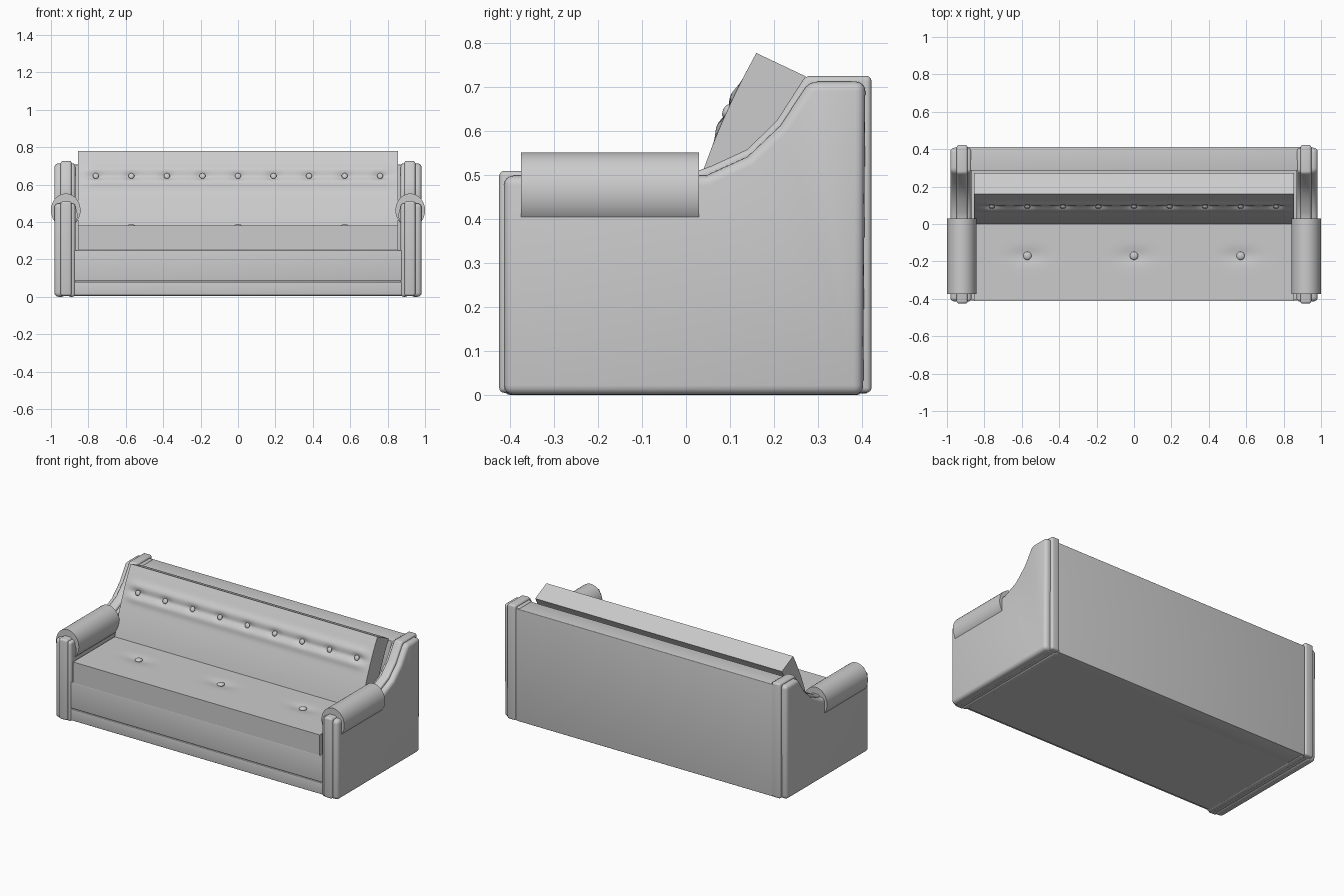
import bpy, bmesh, math
from mathutils import Vector

if "Cube" in bpy.data.objects:
    bpy.data.objects.remove(bpy.data.objects["Cube"])


def finish(bm, name, mirror=False, angle=40):
    bmesh.ops.recalc_face_normals(bm, faces=bm.faces)
    me = bpy.data.meshes.new(name)
    bm.to_mesh(me)
    bm.free()
    ob = bpy.data.objects.new(name, me)
    bpy.context.collection.objects.link(ob)
    bpy.ops.object.select_all(action='DESELECT')
    ob.select_set(True)
    bpy.context.view_layer.objects.active = ob
    bpy.ops.object.shade_smooth_by_angle(angle=math.radians(angle))
    if mirror:
        ob.modifiers.new("mirror", 'MIRROR')
    return ob


def prism_x(name, profile, x0, x1, bevel=0.0, mirror=False):
    """Extrude a (y, z) profile from x0 to x1, with rounded edges."""
    bm = bmesh.new()
    face = bm.faces.new([bm.verts.new((x0, y, z)) for y, z in profile])
    ext = bmesh.ops.extrude_face_region(bm, geom=[face], use_keep_orig=True)
    for v in ext['geom']:
        if isinstance(v, bmesh.types.BMVert):
            v.co.x = x1
    bmesh.ops.recalc_face_normals(bm, faces=bm.faces)
    if bevel:
        edges = [e for e in bm.edges if e.calc_face_angle(0) > math.radians(40)]
        bmesh.ops.bevel(bm, geom=edges, offset=bevel, segments=4, profile=0.5,
                        affect='EDGES', clamp_overlap=True)
    return finish(bm, name, mirror)


def box(name, x, y0, y1, z0, z1, bevel=0.0):
    return prism_x(name, [(y0, z0), (y1, z0), (y1, z1), (y0, z1)], -x, x, bevel)


def cushion(name, surface, depth, bump, nx=140, ny=40):
    """Thick slab whose upholstered face follows surface(u, v) plus bump."""
    bm = bmesh.new()
    bmesh.ops.create_grid(bm, x_segments=nx, y_segments=ny, size=0.5)
    front = list(bm.verts)
    for v in front:
        v.co = surface(v.co.x + 0.5, v.co.y + 0.5)
    ext = bmesh.ops.extrude_face_region(bm, geom=list(bm.faces), use_keep_orig=True)
    for v in ext['geom']:
        if isinstance(v, bmesh.types.BMVert):
            v.co += depth
    normal = -depth.normalized()
    for v in front:
        v.co += normal * bump(v.co.copy())
    return finish(bm, name)


def button(name, loc, radius, tilt):
    bpy.ops.mesh.primitive_uv_sphere_add(segments=20, ring_count=12, radius=radius,
                                         location=loc, rotation=(tilt, 0, 0))
    ob = bpy.context.object
    ob.name = name
    ob.scale.z = 0.5
    bpy.ops.object.shade_smooth()


def gauss(d, w):
    return math.exp(-(d / w) ** 2)


# Arms: welt band, outer panel and inner panel
band = [(-0.425, 0.005), (-0.425, 0.51), (0.03, 0.511), (0.06, 0.522), (0.14, 0.559),
        (0.207, 0.625), (0.272, 0.726), (0.422, 0.726), (0.422, 0.005)]
panel = [(-0.414, 0.0), (-0.414, 0.499), (0.045, 0.499), (0.14, 0.542),
         (0.215, 0.613), (0.28, 0.713), (0.408, 0.713), (0.403, 0.0)]
prism_x("arm_band", band, 0.89, 0.948, 0.012, True)
prism_x("arm_outer_panel", panel, 0.92, 0.982, 0.022, True)
prism_x("arm_inner_panel", panel, 0.87, 0.91, 0.015, True)

# Padded roll draped over each arm, crescent in section
bm = bmesh.new()
steps = 28
section = []
for i in range(steps + 1):
    a = math.radians(-50 + 280 * i / steps)
    section.append((0.921 + 0.079 * math.cos(a), 0.462 + 0.09 * math.sin(a)))
for i in range(steps - 1, 0, -1):
    a = math.radians(-50 + 280 * i / steps)
    section.append((0.921 + 0.06 * math.cos(a), 0.435 + 0.075 * math.sin(a)))
rings = [[bm.verts.new((x, y, z)) for x, z in section] for y in (-0.375, 0.03)]
count = len(section)
for i in range(count):
    j = (i + 1) % count
    bm.faces.new((rings[0][i], rings[0][j], rings[1][j], rings[1][i]))
for ring in rings:
    bm.faces.new(ring)
finish(bm, "arm_roll", True)

# Base: deck, plinth and front rail
box("base_deck", 0.88, -0.39, 0.35, 0.003, 0.25)
box("plinth", 0.885, -0.408, -0.36, 0.008, 0.08, 0.004)
box("front_rail", 0.885, -0.408, -0.36, 0.084, 0.25, 0.004)

# Back panel
box("back_panel", 0.892, 0.285, 0.412, 0.003, 0.706, 0.004)

# Seat cushion with three shallow buttoned dimples
seat_buttons = [-0.57, 0.0, 0.57]
seat_y = -0.17


def seat_surface(u, v):
    return Vector((-0.856 + 1.712 * u, -0.413 + 0.48 * v, 0.381))


def seat_bump(p):
    return -sum(0.009 * gauss(p.x - b, 0.09) * gauss(p.y - seat_y, 0.04)
                for b in seat_buttons)


cushion("seat_cushion", seat_surface, Vector((0, 0, -0.13)), seat_bump)
for x in seat_buttons:
    button("seat_button", (x, seat_y, 0.377), 0.022, 0)

# Leaning back cushion with a tufted row of nine buttons
back_buttons = [0.19 * i for i in range(-4, 5)]
row_z = 0.645


def back_y(z):
    h = z - 0.38
    return 0.25 * h + 0.382 * h * h


def back_surface(u, v):
    z = 0.36 + 0.418 * v
    return Vector((-0.856 + 1.712 * u, back_y(z), z))


def back_bump(p):
    d = p.z - row_z
    puff = 0.008 * (gauss(d - 0.035, 0.022) + gauss(d + 0.035, 0.022))
    edge = min(1, (0.856 - abs(p.x)) / 0.08)
    dimple = sum(0.011 * gauss(p.x - b, 0.035) * gauss(d, 0.018) for b in back_buttons)
    return puff * edge - 0.003 * gauss(d, 0.012) * edge - dimple


cushion("back_cushion", back_surface, Vector((0, 0.112, -0.053)), back_bump, 180, 60)
for x in back_buttons:
    button("back_button", (x, back_y(row_z) - 0.001, row_z + 0.001), 0.016,
           math.radians(65))
